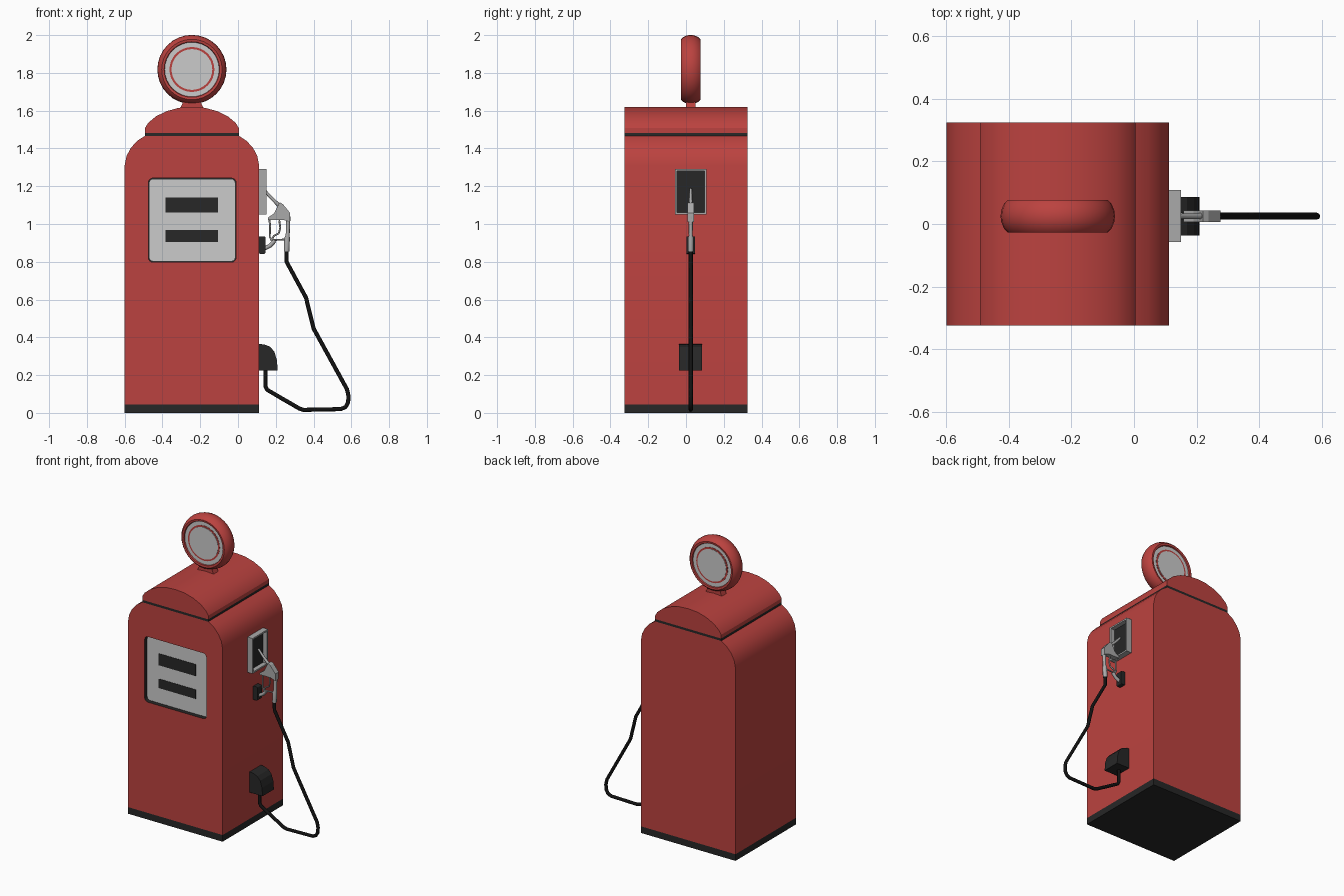
import bpy, bmesh, math

if "Cube" in bpy.data.objects:
    bpy.data.objects.remove(bpy.data.objects["Cube"])

CX, HY, NY = -0.244, 0.325, 0.025   # body centre x, half depth, fittings' y


def material(name, rgb):
    m = bpy.data.materials.new(name)
    m.diffuse_color = (*rgb, 1)
    m.use_nodes = True
    m.node_tree.nodes["Principled BSDF"].inputs["Base Color"].default_value = m.diffuse_color
    return m


RED = material("red paint", (0.50, 0.055, 0.05))
BLACK = material("black trim", (0.02, 0.02, 0.02))
HOSE = material("hose rubber", (0.006, 0.006, 0.006))
PALE = material("pale panel", (0.78, 0.78, 0.78))
METAL = material("metal", (0.40, 0.40, 0.40))


def finish(name, bm, *mats, smooth=None):
    bmesh.ops.recalc_face_normals(bm, faces=bm.faces)
    me = bpy.data.meshes.new(name)
    bm.to_mesh(me)
    bm.free()
    ob = bpy.data.objects.new(name, me)
    bpy.context.collection.objects.link(ob)
    for m in mats:
        me.materials.append(m)
    bpy.ops.object.select_all(action='DESELECT')
    bpy.context.view_layer.objects.active = ob
    ob.select_set(True)
    if smooth:
        bpy.ops.object.shade_smooth_by_angle(angle=math.radians(smooth))
    return ob


def prism(name, pts, y0, y1, mat, smooth=None):
    """Extrude an x-z outline from y0 to y1."""
    bm = bmesh.new()
    f = bm.faces.new([bm.verts.new((x, y0, z)) for x, z in pts])
    ext = bmesh.ops.extrude_face_region(bm, geom=[f])['geom']
    bmesh.ops.translate(bm, vec=(0, y1 - y0, 0),
                        verts=[v for v in ext if isinstance(v, bmesh.types.BMVert)])
    return finish(name, bm, mat, smooth=smooth)


def rect(x0, x1, z0, z1, r=0.0, n=4):
    if not r:
        return [(x0, z0), (x1, z0), (x1, z1), (x0, z1)]
    out = []
    for i, (x, z) in enumerate([(x1 - r, z1 - r), (x0 + r, z1 - r), (x0 + r, z0 + r), (x1 - r, z0 + r)]):
        for k in range(n + 1):
            a = math.pi / 2 * (i + k / n)
            out.append((x + r * math.cos(a), z + r * math.sin(a)))
    return out


def mirrored(half):
    """Outline from half-width/height pairs, listed bottom to top."""
    return [(CX + w, z) for w, z in half] + [(CX - w, z) for w, z in reversed(half) if w > 0]


def lathe(name, prof, mat, n=32, cz=1.818):
    """Spin (radius, y offset) pairs round the y axis of the globe."""
    bm = bmesh.new()
    rings = []
    for r, y in prof:
        rings.append([bm.verts.new((CX + r * math.cos(2 * math.pi * i / n), NY + y,
                                    cz + r * math.sin(2 * math.pi * i / n))) for i in range(n)])
    for a, b in zip(rings, rings[1:]):
        for i in range(n):
            j = (i + 1) % n
            bm.faces.new((a[i], a[j], b[j], b[i]))
    bm.faces.new(rings[0])
    bm.faces.new(rings[-1])
    return finish(name, bm, mat, smooth=35)


def tube(name, pts, radius, mat, res=2):
    """Round tube through (x, z[, radius factor]) points in the fittings' plane."""
    cu = bpy.data.curves.new(name, 'CURVE')
    cu.dimensions = '3D'
    cu.bevel_depth, cu.bevel_resolution, cu.use_fill_caps = radius, res, True
    sp = cu.splines.new('POLY')
    sp.points.add(len(pts) - 1)
    for p, q in zip(sp.points, pts):
        p.co = (q[0], NY, q[1], 1)
        p.radius = q[2] if len(q) > 2 else 1
    cu.materials.append(mat)
    ob = bpy.data.objects.new(name, cu)
    bpy.context.collection.objects.link(ob)
    return ob


# Cabinet: plinth, rounded body, trim band and arched cap
prism("base_trim", mirrored([(0.356, 0), (0.356, 0.045)]), -HY, HY, BLACK)
body = prism("cabinet_body", mirrored([(0.356, 0.045), (0.356, 1.31), (0.346, 1.36), (0.324, 1.402),
                                       (0.29, 1.44), (0.248, 1.467)]), -HY, HY, RED)
prism("trim_band", mirrored([(0.248, 1.467), (0.248, 1.483)]), -HY, HY, BLACK)
prism("arched_cap", mirrored([(0.248, 1.483), (0.248, 1.508), (0.232, 1.535), (0.19, 1.57), (0.135, 1.597),
                              (0.07, 1.615), (0, 1.62)]), -HY, HY, RED, smooth=30)

# Recess in the front with the dial panel and its two windows
cutter = prism("recess_cutter", rect(-0.475, -0.01, 0.798, 1.243, 0.025), -0.4, -0.295, BLACK)
mod = body.modifiers.new("recess", 'BOOLEAN')
mod.object, mod.solver, mod.material_mode = cutter, 'EXACT', 'TRANSFER'
bpy.context.view_layer.objects.active = body
bpy.ops.object.modifier_apply(modifier=mod.name)
bpy.data.objects.remove(cutter)
bpy.ops.object.select_all(action='DESELECT')
body.select_set(True)
bpy.ops.object.shade_smooth_by_angle(angle=math.radians(30))
prism("dial_panel", rect(-0.471, -0.014, 0.802, 1.239, 0.022), -0.303, -0.29, PALE)
for name, z0, z1 in (("upper_window", 1.06, 1.14), ("lower_window", 0.905, 0.968)):
    prism(name, rect(-0.383, -0.105, z0, z1), -0.305, -0.295, BLACK)

# Globe sign: neck, hollow-faced rim, pale faces and thin red rings on both sides
prism("globe_neck", mirrored([(0.062, 1.612), (0.05, 1.638), (0.045, 1.66)]), NY - 0.025, NY + 0.025, RED)
half = [(0.143, 0.038), (0.147, 0.05), (0.16, 0.052), (0.172, 0.04), (0.181, 0.018)]
lathe("globe_rim", half + [(0.183, 0)] + [(r, -y) for r, y in reversed(half)], RED)
for side, s in (("front", -1), ("back", 1)):
    lathe(f"globe_face_{side}", [(0.144, s * 0.036), (0.144, s * 0.042)], PALE)
    lathe(f"globe_ring_{side}", [(0.119, s * 0.04), (0.119, s * 0.044)], RED)
    lathe(f"globe_centre_{side}", [(0.108, s * 0.04), (0.108, s * 0.046)], PALE)

# Nozzle holder: frame with a dark pocket
bm = bmesh.new()
bmesh.ops.create_cube(bm, size=1)
for v in bm.verts:
    v.co = (0.130 + v.co.x * 0.04, NY + v.co.y * 0.166, 1.17 + v.co.z * 0.24)
bm.normal_update()
face = max(bm.faces, key=lambda f: f.calc_center_median().x)
bmesh.ops.inset_region(bm, faces=[face], thickness=0.015)
top = bmesh.ops.extrude_discrete_faces(bm, faces=[face])['faces'][0]
bmesh.ops.translate(bm, verts=top.verts, vec=(-0.03, 0, 0))
top.material_index = 1
finish("nozzle_holder", bm, METAL, BLACK)

# Nozzle: spout, wedge body, grip, guard, trigger
tube("nozzle_spout", [(0.135, 1.185, 0.8), (0.165, 1.15), (0.235, 1.08, 1.2)], 0.0085, METAL)
prism("nozzle_body", [(0.22, 1.115), (0.238, 1.105), (0.276, 1.058), (0.276, 1.01), (0.24, 1.022),
                      (0.158, 1.022), (0.158, 1.034), (0.19, 1.055)], NY - 0.018, NY + 0.018, METAL)
tube("nozzle_grip", [(0.266, 1.04, 0.9), (0.263, 0.94, 0.8), (0.26, 0.925, 1.15), (0.257, 0.855, 1.1)], 0.013, METAL)
tube("trigger_guard", [(0.166, 1.025), (0.170, 0.99), (0.168, 0.93), (0.18, 0.915), (0.258, 0.918)], 0.005, METAL)
tube("trigger", [(0.218, 1.02), (0.224, 0.98), (0.216, 0.95), (0.19, 0.938), (0.175, 0.91)], 0.005, METAL)

# Hook that the nozzle rests on
prism("hook_base", rect(0.110, 0.146, 0.842, 0.935, 0.008), NY - 0.023, NY + 0.023, BLACK)
tube("hook_arm", [(0.14, 0.87), (0.17, 0.885), (0.195, 0.912)], 0.011, METAL)

# Hose outlet box and hose
prism("hose_outlet", [(0.110, 0.225), (0.21, 0.225), (0.206, 0.28), (0.192, 0.325), (0.17, 0.35),
                      (0.14, 0.362), (0.110, 0.365)], NY - 0.061, NY + 0.061, BLACK)
tube("hose", [(0.257, 0.87), (0.257, 0.80), (0.36, 0.61), (0.40, 0.447), (0.577, 0.125), (0.585, 0.09),
              (0.583, 0.055), (0.57, 0.032), (0.545, 0.02), (0.347, 0.016), (0.325, 0.023), (0.24, 0.072),
              (0.155, 0.122), (0.145, 0.14), (0.145, 0.235)], 0.011, HOSE)
